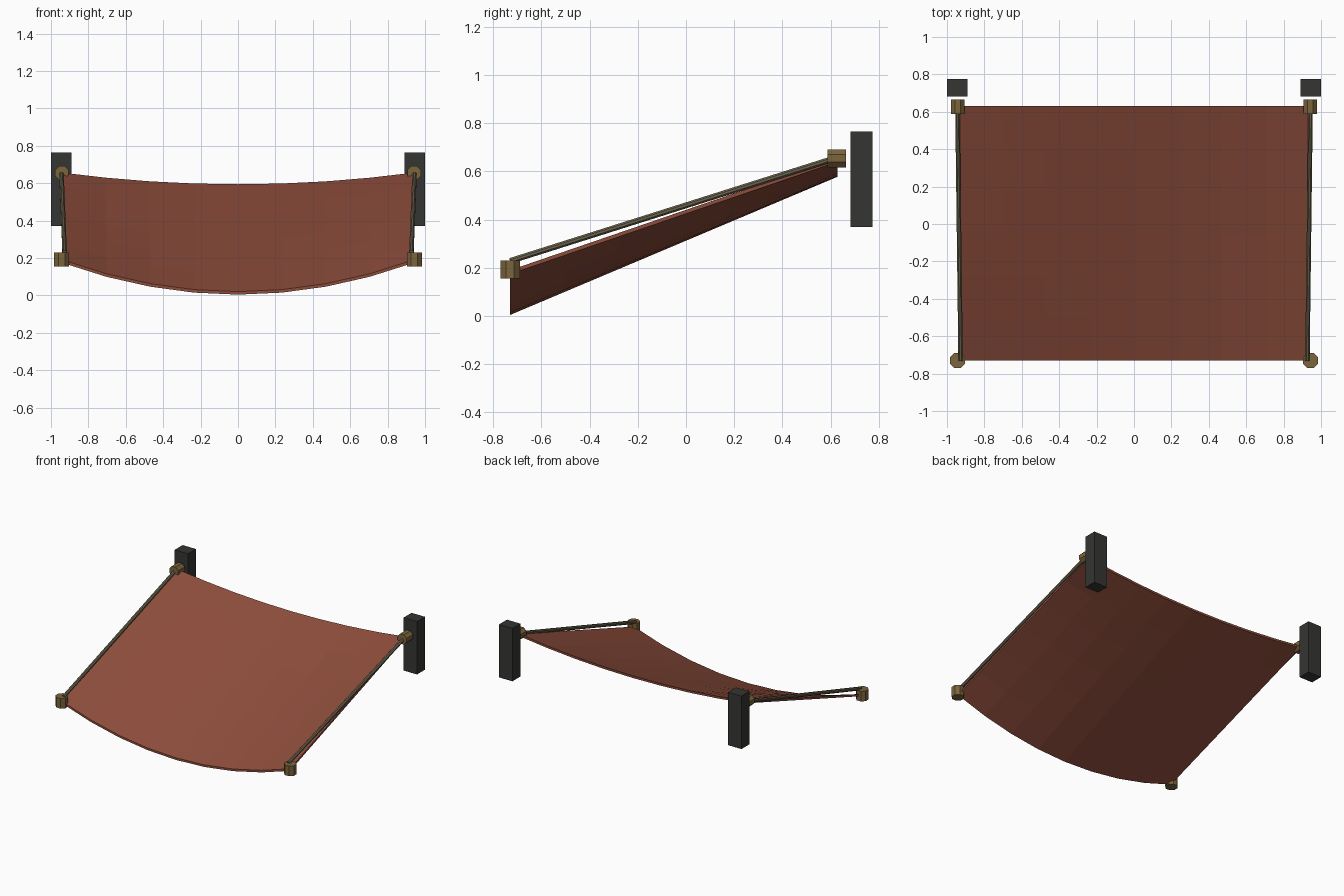
import bpy, bmesh, math
from mathutils import Vector, Matrix

if "Cube" in bpy.data.objects:
    bpy.data.objects.remove(bpy.data.objects["Cube"])

def mat(name, c):
    m = bpy.data.materials.new(name)
    m.diffuse_color = (*c, 1)
    m.use_nodes = True
    m.node_tree.nodes["Principled BSDF"].inputs["Base Color"].default_value = m.diffuse_color
    return m

CLOTH = mat("cloth", (0.27, 0.075, 0.045))
BRASS = mat("brass", (0.20, 0.13, 0.045))
ROPE = mat("rope", (0.15, 0.125, 0.075))
DARK = mat("dark", (0.035, 0.035, 0.033))

def finish(name, bm, m):
    bmesh.ops.recalc_face_normals(bm, faces=bm.faces)
    me = bpy.data.meshes.new(name)
    bm.to_mesh(me)
    bm.free()
    ob = bpy.data.objects.new(name, me)
    bpy.context.collection.objects.link(ob)
    me.materials.append(m)
    return ob

def rod(name, a, b, r, sides, m):
    a, b = Vector(a), Vector(b)
    d = b - a
    bm = bmesh.new()
    M = (Matrix.Translation((a + b) / 2) @ d.to_track_quat('Z', 'Y').to_matrix().to_4x4()
         @ Matrix.Rotation(math.pi / sides, 4, 'Z'))
    bmesh.ops.create_cone(bm, cap_ends=True, segments=sides, radius1=r, radius2=r,
                          depth=d.length, matrix=M)
    return finish(name, bm, m)

def box(name, lo, hi, m):
    lo, hi = Vector(lo), Vector(hi)
    bm = bmesh.new()
    bmesh.ops.create_cube(bm, size=1, matrix=Matrix.Translation((lo + hi) / 2)
                          @ Matrix.Diagonal((*(hi - lo), 1)))
    return finish(name, bm, m)

# Sagging cloth: deeper sag along the low front edge than the back
NX, NY, T = 8, 6, 0.016
def cloth_z(u, v):
    mid = 0.004 + (0.578 - 0.004) * v
    edge = 0.174 + (0.640 - 0.174) * v
    return mid + (edge - mid) * u * u

bm = bmesh.new()
layers = []
for dz in (0, T):
    layers.append([[bm.verts.new((0.94 * (2 * i / NX - 1), -0.73 + 1.36 * j / NY,
                                  cloth_z(2 * i / NX - 1, j / NY) + dz))
                    for i in range(NX + 1)] for j in range(NY + 1)])
for g in layers:
    for j in range(NY):
        for i in range(NX):
            bm.faces.new((g[j][i], g[j][i + 1], g[j + 1][i + 1], g[j + 1][i]))
lo, hi = layers
for i in range(NX):
    for j in (0, NY):
        bm.faces.new((lo[j][i], lo[j][i + 1], hi[j][i + 1], hi[j][i]))
for j in range(NY):
    for i in (0, NX):
        bm.faces.new((lo[j][i], lo[j + 1][i], hi[j + 1][i], hi[j][i]))
finish("cloth_awning", bm, CLOTH)

# Side rods, corner fittings and wall blocks on both sides
for s, side in ((-1, "left"), (1, "right")):
    rod("side_rod_" + side, (s * 0.927, -0.73, 0.228), (s * 0.944, 0.62, 0.655), 0.013, 8, ROPE)
    rod("front_fitting_" + side, (s * 0.943, -0.73, 0.155), (s * 0.943, -0.73, 0.23), 0.044, 8, BRASS)
    rod("back_fitting_" + side, (s * 0.942, 0.588, 0.654), (s * 0.942, 0.665, 0.654), 0.040, 8, BRASS)
    x0, x1 = sorted((s * 0.89, s * 1.0))
    box("wall_block_" + side, (x0, 0.682, 0.37), (x1, 0.775, 0.765), DARK)
